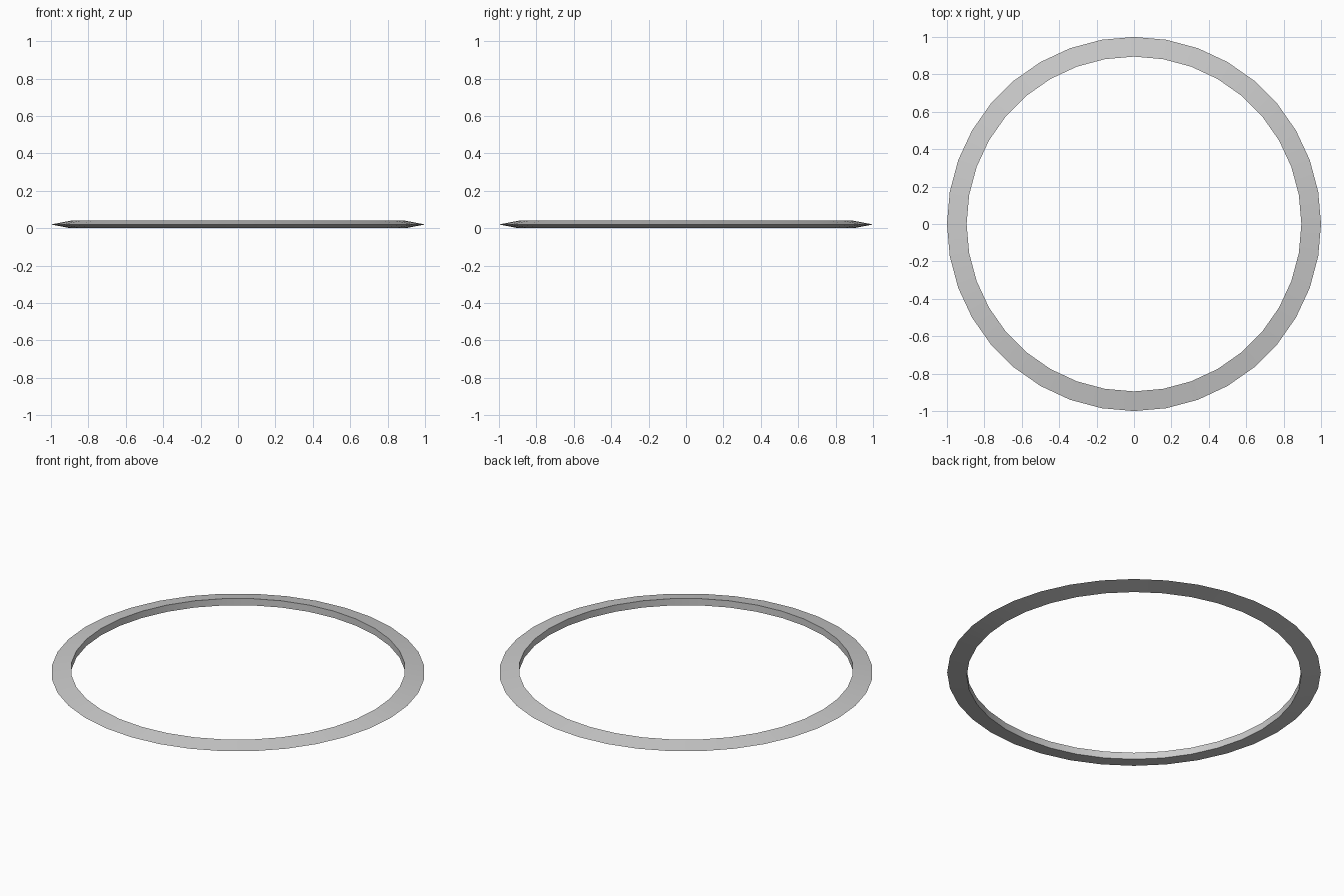
import bpy, bmesh
from math import radians
from mathutils import Matrix, Vector

if "Cube" in bpy.data.objects:
    bpy.data.objects.remove(bpy.data.objects["Cube"])

SEGMENTS = 36
# triangular cross-section (radius, height): outer tip, top inner, bottom inner
PROFILE = [(1.0, 0.02), (0.895, 0.04), (0.895, 0.0)]

# ring: sweep the profile around z
bm = bmesh.new()
rings = []
for i in range(SEGMENTS):
    rot = Matrix.Rotation(radians(360 * i / SEGMENTS), 3, 'Z')
    rings.append([bm.verts.new(rot @ Vector((r, 0, z))) for r, z in PROFILE])
for i in range(SEGMENTS):
    a, b = rings[i], rings[(i + 1) % SEGMENTS]
    for j in range(3):
        k = (j + 1) % 3
        bm.faces.new((a[j], b[j], b[k], a[k]))
bmesh.ops.recalc_face_normals(bm, faces=bm.faces)

mesh = bpy.data.meshes.new("ring")
bm.to_mesh(mesh)
bm.free()
ring = bpy.data.objects.new("ring", mesh)
bpy.context.collection.objects.link(ring)

# smooth around the ring, sharp at its three rims
bpy.context.view_layer.objects.active = ring
ring.select_set(True)
bpy.ops.object.shade_smooth_by_angle(angle=radians(20))
